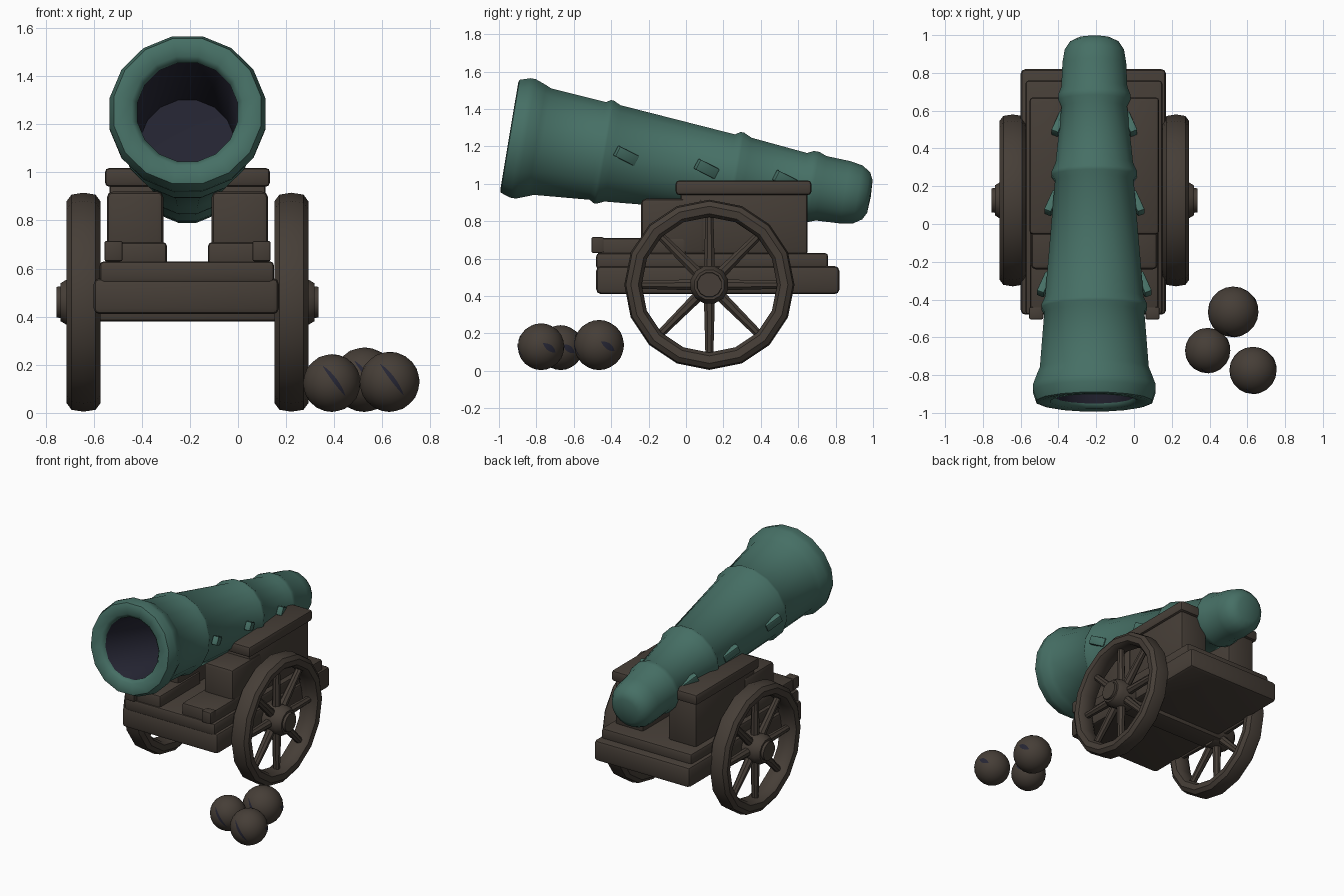
import bpy, bmesh, math
from mathutils import Matrix, Vector

if "Cube" in bpy.data.objects:
    bpy.data.objects.remove(bpy.data.objects["Cube"])


def material(name, rgb):
    m = bpy.data.materials.new(name)
    m.use_nodes = True
    m.diffuse_color = (*rgb, 1)
    m.node_tree.nodes["Principled BSDF"].inputs["Base Color"].default_value = (*rgb, 1)
    return m


TEAL = material("aged_teal", (0.061, 0.16, 0.13))
BROWN = material("dark_brown", (0.061, 0.048, 0.038))
NAVY = material("dark_navy", (0.019, 0.019, 0.034))
CX = -0.21  # centre line of the cannon


def finish(bm, name, mats, angle=40):
    bmesh.ops.recalc_face_normals(bm, faces=bm.faces)
    mesh = bpy.data.meshes.new(name)
    bm.to_mesh(mesh)
    bm.free()
    for m in mats:
        mesh.materials.append(m)
    ob = bpy.data.objects.new(name, mesh)
    bpy.context.collection.objects.link(ob)
    bpy.ops.object.select_all(action="DESELECT")
    ob.select_set(True)
    bpy.context.view_layer.objects.active = ob
    bpy.ops.object.shade_smooth_by_angle(angle=math.radians(angle))
    return ob


def block(name, x, y, z, bevel=0.018, mat=BROWN, matrix=None):
    """Bevelled box from its x, y and z ranges."""
    bm = bmesh.new()
    bmesh.ops.create_cube(bm, size=1)
    for v in bm.verts:
        v.co = [r[0] + (c + 0.5) * (r[1] - r[0]) for c, r in zip(v.co, (x, y, z))]
    bmesh.ops.bevel(bm, geom=bm.edges[:], offset=bevel, segments=2,
                    profile=0.5, affect="EDGES")
    if matrix:
        bm.transform(matrix)
    return finish(bm, name, [mat])


def lathe(bm, profile, sides, matrix, closed=False, dark_from=None):
    """Turn (radius, height) points about z; radius 0 makes a pole."""
    rings = []
    for r, h in profile:
        if r == 0:
            rings.append([bm.verts.new(matrix @ Vector((0, 0, h)))] * sides)
            continue
        ring = []
        for i in range(sides):
            a = math.tau * (i + (0 if closed else 0.5)) / sides
            ring.append(bm.verts.new(matrix @ Vector((r * math.cos(a), r * math.sin(a), h))))
        rings.append(ring)
    pairs = list(zip(rings, rings[1:] + rings[:1]))
    for k, (a, b) in enumerate(pairs if closed else pairs[:-1]):
        for i in range(sides):
            j = (i + 1) % sides
            corners = list(dict.fromkeys((a[i], a[j], b[j], b[i])))
            face = bm.faces.new(corners)
            if dark_from is not None and k >= dark_from:
                face.material_index = 1


# Barrel: outer profile from breech to muzzle, then back into the bore
TILT = math.radians(9.5)
barrel_frame = Matrix.Translation((CX, -0.945, 1.255)) @ Matrix.Rotation(-math.pi / 2 - TILT, 4, "X")
outer = [(0, 1.96), (0.09, 1.955), (0.13, 1.935), (0.16, 1.89), (0.172, 1.82),
         (0.178, 1.69), (0.194, 1.65), (0.194, 1.62), (0.177, 1.585),
         (0.209, 1.28), (0.23, 1.235), (0.23, 1.215), (0.212, 1.19),
         (0.266, 0.56), (0.285, 0.52), (0.285, 0.505), (0.27, 0.48),
         (0.294, 0.18), (0.307, 0.15), (0.33, 0.09), (0.33, 0.06),
         (0.312, 0.005), (0.295, 0), (0.235, 0.005), (0.212, 0.03)]
bm = bmesh.new()
lathe(bm, outer + [(0.2, 0.9), (0, 0.92)], 16, barrel_frame, dark_from=len(outer) - 1)
finish(bm, "barrel", [TEAL, NAVY], 50)

# Small cleats along both sides of the barrel
for s, side in ((1, "left"), (-1, "right")):
    for i, (y, z, r) in enumerate(((-0.32, 1.15, 0.263), (0.11, 1.08, 0.225), (0.53, 1.02, 0.187))):
        frame = (Matrix.Translation((CX + s * r, y, z))
                 @ Matrix.Rotation(math.radians(-27), 4, "X")
                 @ Matrix.Rotation(math.radians(-s * -22), 4, "Z"))
        block(f"{side}_cleat_{i + 1}", (-0.02, 0.02), (-0.062, 0.062), (-0.03, 0.03),
              0.006, TEAL, frame)

# Carriage bed and axle
block("lower_bed", (-0.6, 0.17), (-0.48, 0.82), (0.41, 0.56), 0.025)
block("upper_bed", (-0.575, 0.15), (-0.48, 0.76), (0.54, 0.63))
block("axle", (-0.62, 0.2), (0.04, 0.21), (0.38, 0.52))


def mirrored(s, a, b):
    return sorted((CX + s * a, CX + s * b))


def wheel(s, side):
    frame = (Matrix.Translation((CX + s * 0.432, 0.125, 0.46))
             @ Matrix.Rotation(s * math.pi / 2, 4, "Y"))
    rim = [(0.362, -0.04), (0.38, -0.065), (0.42, -0.07), (0.447, -0.05), (0.455, 0),
           (0.447, 0.05), (0.42, 0.07), (0.38, 0.065), (0.362, 0.04)]
    bm = bmesh.new()
    lathe(bm, rim, 16, frame, closed=True)
    finish(bm, side + "_wheel_rim", [BROWN])
    # Eight tapered spokes
    bm = bmesh.new()
    for i in range(8):
        turn = frame @ Matrix.Rotation(i * math.tau / 8, 4, "Z") @ Matrix.Rotation(math.pi / 2, 4, "Y")
        lathe(bm, [(0.032, 0.06), (0.023, 0.38)], 8, turn)
    finish(bm, side + "_wheel_spokes", [BROWN])
    # Hub with its end cap
    bm = bmesh.new()
    lathe(bm, [(0, -0.07), (0.1, -0.07), (0.104, 0.06), (0.082, 0.095), (0.068, 0.095),
               (0.066, 0.113), (0, 0.113)], 12, frame)
    finish(bm, side + "_wheel_hub", [BROWN])


# Stepped cheeks and wheels on both sides
for s, side in ((1, "left"), (-1, "right")):
    block(side + "_low_step", mirrored(s, 0.085, 0.34), (-0.47, 0), (0.6, 0.71))
    block(side + "_step_lug", mirrored(s, 0.27, 0.345), (-0.505, -0.44), (0.63, 0.715), 0.008)
    block(side + "_middle_step", mirrored(s, 0.1, 0.335), (-0.24, 0.1), (0.62, 0.92), 0.025)
    block(side + "_cheek", mirrored(s, 0.1, 0.325), (-0.03, 0.65), (0.62, 0.97))
    block(side + "_cheek_cap", mirrored(s, 0.1, 0.343), (-0.055, 0.67), (0.94, 1.018))
    wheel(s, side)


def groove(name, centre, radius, facing, along, half_angle, half_width):
    """Thin lens-shaped strip that follows a ball's surface."""
    n, t = Vector(facing).normalized(), Vector(along).normalized()
    w = n.cross(t)
    bm = bmesh.new()
    rows = []
    for i in range(9):
        k = i / 4 - 1
        a = k * half_angle
        width = half_width * (1.05 - k * k)
        rows.append([bm.verts.new(Vector(centre) + radius * (n * math.cos(a) + t * math.sin(a)) + w * e * width)
                     for e in (-1, 1)])
    for p, q in zip(rows, rows[1:]):
        bm.faces.new((p[0], p[1], q[1], q[0]))
    # Make the strip face outward
    finish(bm, name, [NAVY])


# Three cannonballs with dark grooves
for i, (x, y, r) in enumerate(((0.39, -0.67, 0.12), (0.525, -0.465, 0.134), (0.63, -0.775, 0.125))):
    bm = bmesh.new()
    bmesh.ops.create_icosphere(bm, subdivisions=3, radius=r)
    c = (x, y, r + 0.004)
    bm.transform(Matrix.Translation(c))
    finish(bm, f"cannonball_{i + 1}", [BROWN], 60)
    groove(f"front_groove_{i + 1}", c, r * 1.005, (0.1, -1, 0.1), (0.6, 0, -0.8), 0.7, 0.009)
    groove(f"side_groove_{i + 1}", c, r * 1.005, (0.9, 0.36, -0.05), (-0.3, 0.75, -0.55), 0.35, 0.016)
